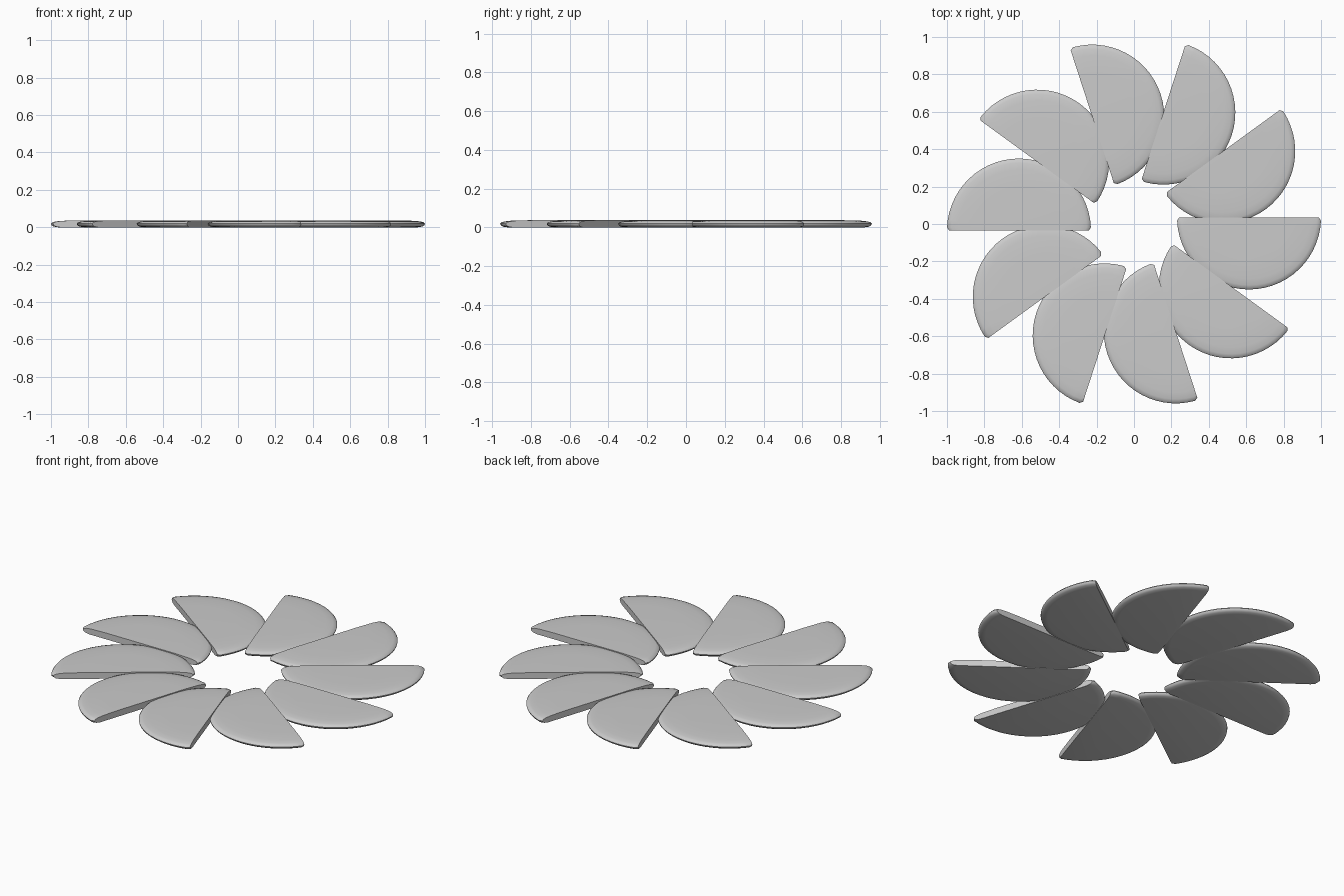
import bpy, bmesh, math

if "Cube" in bpy.data.objects:
    bpy.data.objects.remove(bpy.data.objects["Cube"])

BLADES = 10
RADIUS = 0.385           # half-disc radius
CX, CY = 0.615, 0.035    # middle of the straight edge
# rim cross-section from bottom to top: (radius scale, height)
PROFILE = [(0.90, 0.0), (0.965, 0.004), (0.995, 0.012), (1.0, 0.019),
           (0.985, 0.026), (0.94, 0.031), (0.85, 0.0345), (0.6, 0.037)]


def arc_points():
    # half circle with slightly rounded corners
    pts = [(RADIUS - 0.012, 0.0)]
    n = 28
    a0 = math.radians(2.5)
    for i in range(n + 1):
        a = a0 + (math.pi - 2 * a0) * i / n
        pts.append((RADIUS * math.cos(a), -RADIUS * math.sin(a)))
    pts.append((-RADIUS + 0.012, 0.0))
    return pts


def blade_mesh():
    bm = bmesh.new()
    rings = [[bm.verts.new((CX + x * s, CY + y * s, z)) for x, y in arc_points()]
             for s, z in PROFILE]
    # rounded rim
    for low, high in zip(rings, rings[1:]):
        for i in range(len(low) - 1):
            bm.faces.new((low[i], low[i + 1], high[i + 1], high[i]))
    # flat top and bottom
    bm.faces.new(rings[0])
    bm.faces.new(rings[-1])
    # wall along the straight edge
    bm.faces.new([r[0] for r in rings] + [r[-1] for r in reversed(rings)])
    bmesh.ops.recalc_face_normals(bm, faces=bm.faces)
    mesh = bpy.data.meshes.new("blade")
    bm.to_mesh(mesh)
    bm.free()
    return mesh


# ring of overlapping half-disc blades
mesh = blade_mesh()
for k in range(BLADES):
    blade = bpy.data.objects.new(f"blade_{k + 1}", mesh)
    blade.rotation_euler.z = k * math.tau / BLADES
    bpy.context.collection.objects.link(blade)
    blade.select_set(True)
    bpy.context.view_layer.objects.active = blade
bpy.ops.object.shade_smooth_by_angle(angle=math.radians(40))
